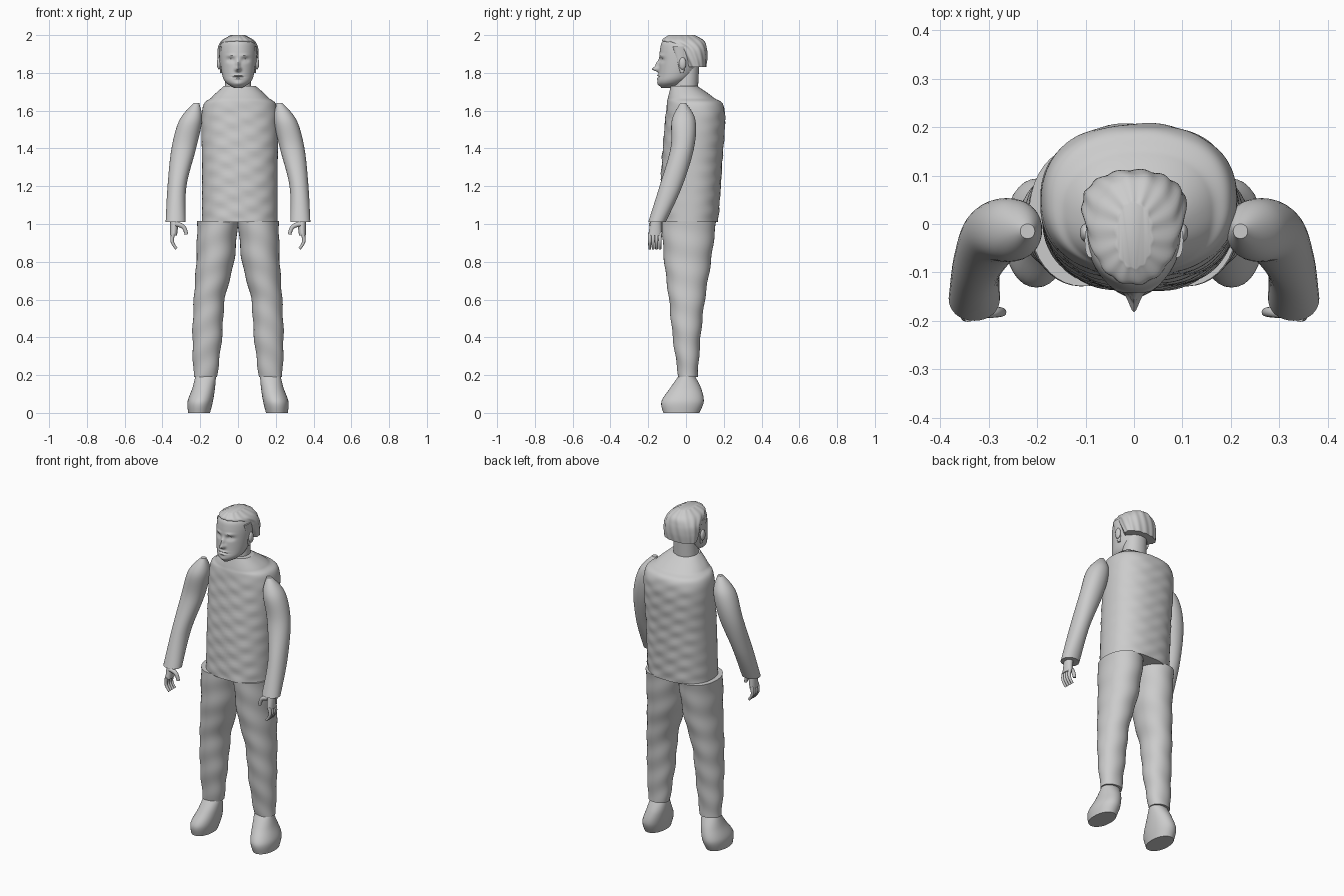
import bpy, bmesh, math
from mathutils import Vector

if "Cube" in bpy.data.objects:
    bpy.data.objects.remove(bpy.data.objects["Cube"])

TONE = (0.6, 0.6, 0.6, 1)
grey = bpy.data.materials.new("plain grey")
grey.use_nodes = True
grey.diffuse_color = TONE
grey.node_tree.nodes["Principled BSDF"].inputs["Base Color"].default_value = TONE


def spline(before, start, end, after, t):
    """Catmull-Rom blend between two neighbouring sections."""
    def blend(p, q, r, s):
        return q + t * (r - p + t * (2 * p - 5 * q + 4 * r - s + t * (3 * (q - r) + s - p))) / 2
    return [blend(*values) for values in zip(before, start, end, after)]


def rounded(value, power):
    """Superellipse coordinate of a unit circle coordinate."""
    return math.copysign(abs(value) ** (2 / power), value)


def finish(obj):
    """Give a part the material and smooth shading with sharp rims."""
    obj.data.materials.append(grey)
    bpy.ops.object.select_all(action='DESELECT')
    obj.select_set(True)
    bpy.context.view_layer.objects.active = obj
    bpy.ops.object.shade_smooth_by_angle(angle=math.radians(42))


def loft(name, sections, sides=32, steps=8, power=2.1, flip=1, relief=None):
    """Skin horizontal sections: height, half width, front, back, centre x."""
    padded = [sections[0], *sections, sections[-1]]
    rows = [spline(*padded[i:i + 4], step / steps)
            for i in range(len(sections) - 1) for step in range(steps)]
    rows.append(sections[-1])
    bm = bmesh.new()
    loops = []
    for height, width, front, back, centre in rows:
        loop = []
        for k in range(sides):
            angle = math.tau * k / sides
            out = Vector((math.cos(angle), math.sin(angle), 0))
            point = Vector((centre + width * rounded(out.x, power),
                            (front + back + (back - front) * rounded(out.y, power)) / 2, height))
            if relief:
                point += relief(point, out)
            point.x *= flip
            loop.append(bm.verts.new(point))
        loops.append(loop)
    for low, high in zip(loops, loops[1:]):
        for k in range(sides):
            bm.faces.new((low[k - 1], low[k], high[k], high[k - 1]))
    bm.faces.new(loops[0])
    bm.faces.new(loops[-1])
    bmesh.ops.recalc_face_normals(bm, faces=bm.faces)
    mesh = bpy.data.meshes.new(name)
    bm.to_mesh(mesh)
    bm.free()
    obj = bpy.data.objects.new(name, mesh)
    bpy.context.collection.objects.link(obj)
    finish(obj)


def central(sections, centre=0):
    """Place sections of a part that keeps one centre line."""
    return [(*section, centre) for section in sections]


def finger(name, base, angle, curl, radius, flip):
    """Tapered tube that starts at an angle from straight down and curls inward."""
    curve = bpy.data.curves.new(name, 'CURVE')
    curve.dimensions = '3D'
    curve.bevel_depth = radius
    curve.use_fill_caps = True
    line = curve.splines.new('NURBS')
    line.points.add(3)
    line.use_endpoint_u = True
    line.order_u = 3
    position = Vector(base)
    for i, point in enumerate(line.points):
        point.co = (position.x * flip, position.y, position.z, 1)
        point.radius = 1 - i / 9
        position += Vector((-math.sin(angle), 0, -math.cos(angle))) * 0.03
        angle += curl
    obj = bpy.data.objects.new(name, curve)
    bpy.context.collection.objects.link(obj)
    curve.materials.append(grey)


# Cloth and hair relief
def quilting(point, out):
    wave = math.sin(point.z * 75 + math.sin(point.x * 17)) * math.cos(point.x * 38 + point.z * 9)
    fade = min(1, max(0, (1.68 - point.z) * 8))
    return out * abs(out.y) * wave * fade * 0.003


def creases(point, out):
    return out * math.sin(point.z * 42 + 2 * out.x + out.y) * 0.002


def strands(point, out):
    return out * math.sin(14 * math.atan2(out.y, out.x) + point.z * 30) * 0.002


# Facial relief: side offset, height, width, tallness, forward amount
FEATURES = {
    "nose tip": (0, 1.82, .014, .012, .034),
    "nose bridge": (0, 1.845, .01, .02, .018),
    "eye socket": (.038, 1.868, .02, .011, -.013),
    "eyeball": (.038, 1.866, .011, .006, .006),
    "brow": (.036, 1.892, .022, .007, .006),
    "upper lip": (0, 1.786, .024, .005, .007),
    "mouth line": (0, 1.779, .026, .003, -.006),
    "lower lip": (0, 1.771, .02, .005, .006),
    "chin": (0, 1.742, .022, .01, .004),
}


def face(point, out):
    push = 0
    if out.y < 0:
        for side, height, width, tallness, amount in FEATURES.values():
            across = (abs(point.x) - side) / width
            upward = (point.z - height) / tallness
            push += amount * math.exp(-across ** 2 - upward ** 2)
    return Vector((0, -push, 0))


# Jacket body
loft("jacket_body", central([
    (1.01, .2, -.14, .17), (1.3, .2, -.13, .19), (1.6, .2, -.105, .205),
    (1.67, .15, -.095, .145), (1.73, .085, -.08, .06)], centre=.01),
    sides=96, steps=20, power=2.3, relief=quilting)

for side, flip in (("left", 1), ("right", -1)):
    # Sleeve, bent forward to the wrist and rounded at the shoulder
    loft(side + "_sleeve", [
        (1.01, .053, -.2, -.107, .33), (1.2, .05, -.14, -.02, .323),
        (1.4, .065, -.082, .042, .287), (1.55, .06, -.075, .05, .25),
        (1.64, .015, -.03, 0, .22)], flip=flip)

    # Hand: palm, four fingers and a thumb
    loft(side + "_palm", [(.94, .018, -.2, -.13, .341), (1.03, .024, -.185, -.13, .335)],
         sides=20, flip=flip)
    for i in range(4):
        finger(f"{side}_finger_{i + 1}", (.342, -.192 + i * .018, .95), -.3, .5, .0105, flip)
    finger(side + "_thumb", (.33, -.182, 1), 1.4, -.6, .014, flip)

    # Trouser leg
    loft(side + "_trouser_leg", [
        (.19, .062, -.04, .062, .173), (.4, .078, -.07, .077, .163), (.6, .082, -.09, .1, .152),
        (.8, .1, -.115, .132, .121), (1.015, .108, -.13, .16, .108)],
        sides=40, steps=15, flip=flip, relief=creases)

    # Boot with a flat sole
    loft(side + "_boot", [
        (0, .058, -.12, .07, .206), (.06, .067, -.13, .094, .2),
        (.13, .06, -.085, .08, .182), (.2, .054, -.036, .045, .17)], flip=flip)

    # Ear
    bpy.ops.mesh.primitive_uv_sphere_add(segments=20, ring_count=12,
                                         location=(.1 * flip, -.018, 1.85))
    ear = bpy.context.object
    ear.name = side + "_ear"
    ear.scale = (.012, .019, .032)
    finish(ear)

    # Sideburn
    loft(side + "_sideburn", central([(1.8, .005, -.03, -.01), (1.94, .012, -.07, 0)], centre=.09),
         sides=16, flip=flip)

# Neck
loft("neck", central([(1.69, .072, -.07, .062), (1.84, .065, -.05, .07)]))

# Head with sculpted face
loft("head", central([
    (1.72, .02, -.13, -.07), (1.75, .065, -.15, 0), (1.8, .086, -.145, .05),
    (1.92, .098, -.138, .1), (1.97, .08, -.12, .08), (1.99, .03, -.06, .03)]),
    sides=128, steps=20, power=2, relief=face)

# Hair cap swept forward into a fringe
loft("hair", central([
    (1.83, .1, 0, .105), (1.88, .107, -.03, .112), (1.93, .105, -.06, .11),
    (1.97, .086, -.125, .095), (2, .036, -.09, .045)]),
    sides=96, relief=strands)
